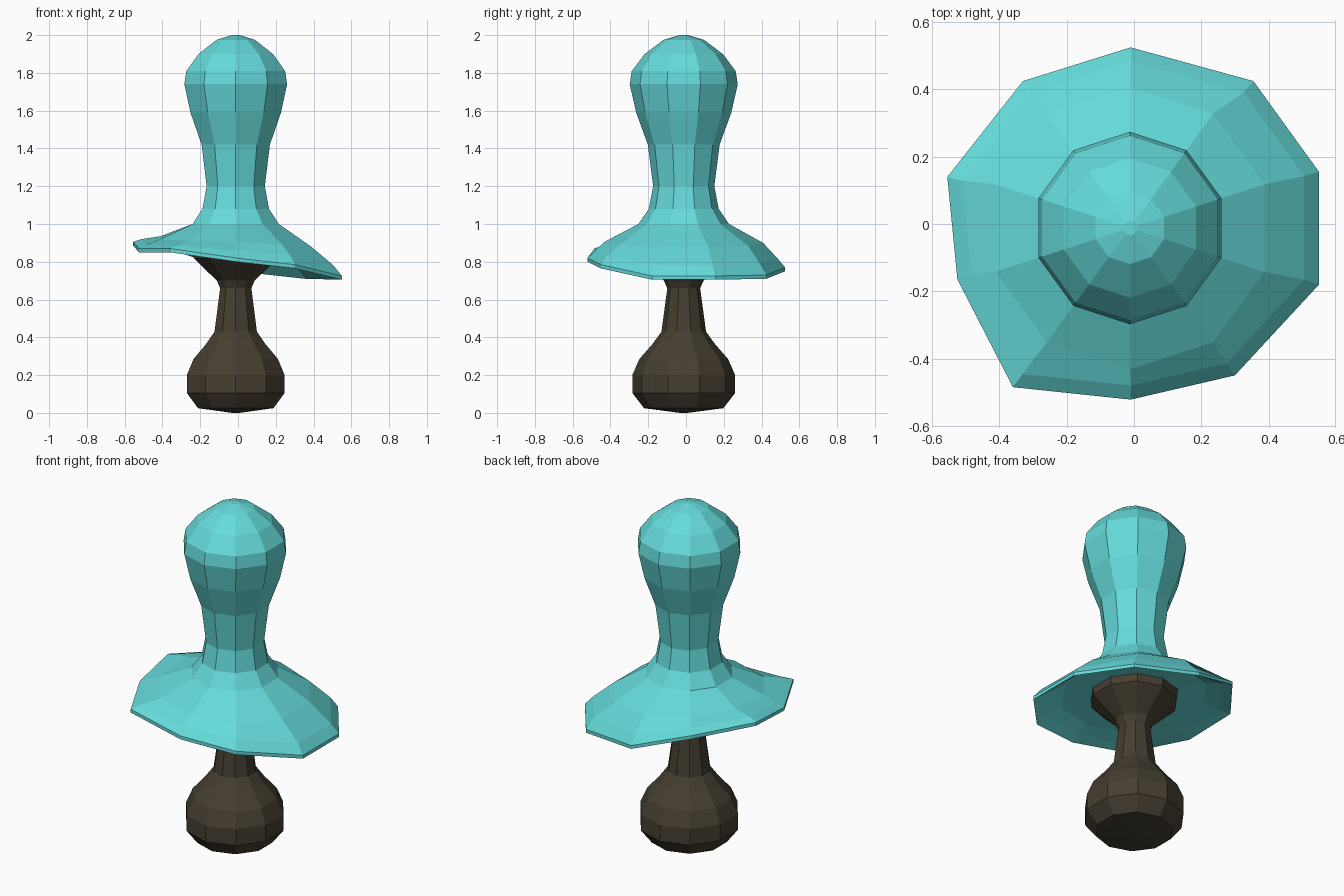
import bpy, bmesh
from math import sin, cos, pi

if "Cube" in bpy.data.objects:
    bpy.data.objects.remove(bpy.data.objects["Cube"])

N = 10
CX = CY = -0.012


def circle(r, z):
    # ten-sided ring, starting at the back, clockwise from above
    return [(CX + r * sin(2 * pi * i / N), CY + r * cos(2 * pi * i / N), z) for i in range(N)]


def loft(name, rings, color):
    # skin consecutive rings and close both ends with a flat cap
    bm = bmesh.new()
    loops = [[bm.verts.new(p) for p in ring] for ring in rings]
    for a, b in zip(loops, loops[1:]):
        for i in range(N):
            j = (i + 1) % N
            bm.faces.new((a[i], a[j], b[j], b[i]))
    bm.faces.new(loops[0])
    bm.faces.new(loops[-1][::-1])
    bmesh.ops.recalc_face_normals(bm, faces=bm.faces)
    mesh = bpy.data.meshes.new(name)
    bm.to_mesh(mesh)
    bm.free()
    mat = bpy.data.materials.new(name + "_color")
    mat.diffuse_color = color
    mat.use_nodes = True
    mat.node_tree.nodes["Principled BSDF"].inputs["Base Color"].default_value = mat.diffuse_color
    mesh.materials.append(mat)
    obj = bpy.data.objects.new(name, mesh)
    bpy.context.collection.objects.link(obj)


# wavy brim: outer outline and heights of the outer, bevel and crease rings
rim_xy = [(-.01, .525), (.355, .425), (.55, .155), (.55, -.18), (.3, -.45),
          (-.01, -.522), (-.36, -.485), (-.525, -.165), (-.555, .14), (-.33, .425)]
rim_z = [.75, .71, .705, .705, .765, .80, .85, .85, .885, .855]
bevel_z = [.82, .79, .775, .78, .835, .86, .885, .89, .92, .90]
crease_z = [.90, .885, .88, .88, .89, .905, .91, .92, .935, .93]


def wavy(xy, heights, scale=1.0, dz=0.0):
    return [(x * scale, y * scale, z + dz) for (x, y), z in zip(xy, heights)]


crease_xy = [p[:2] for p in circle(0.42, 0)]
head_profile = [(.24, 1.0), (.185, 1.08), (.162, 1.2), (.19, 1.42), (.252, 1.59),
                (.286, 1.74), (.275, 1.81), (.207, 1.9), (.107, 1.975), (.022, 2.0)]

# cap: underside, brim, neck and rounded head in one skin
cap = [circle(.2, .87),
       wavy(crease_xy, crease_z, .95, -.045),
       wavy(rim_xy, bevel_z, .9, -.03),
       wavy(rim_xy, rim_z),
       wavy(rim_xy, rim_z, 1.0, .02),
       wavy(rim_xy, bevel_z, .92),
       wavy(crease_xy, crease_z)]
cap += [circle(r, z) for r, z in head_profile]
loft("cap", cap, (.13, .70, .70, 1))

# bulbous handle flaring into the cap
handle_profile = [(.02, 0), (.21, .025), (.272, .105), (.272, .2), (.235, .285),
                  (.165, .365), (.118, .43), (.087, .66), (.105, .70),
                  (.235, .82), (.24, .89)]
loft("handle", [circle(r, z) for r, z in handle_profile], (.06, .048, .03, 1))
